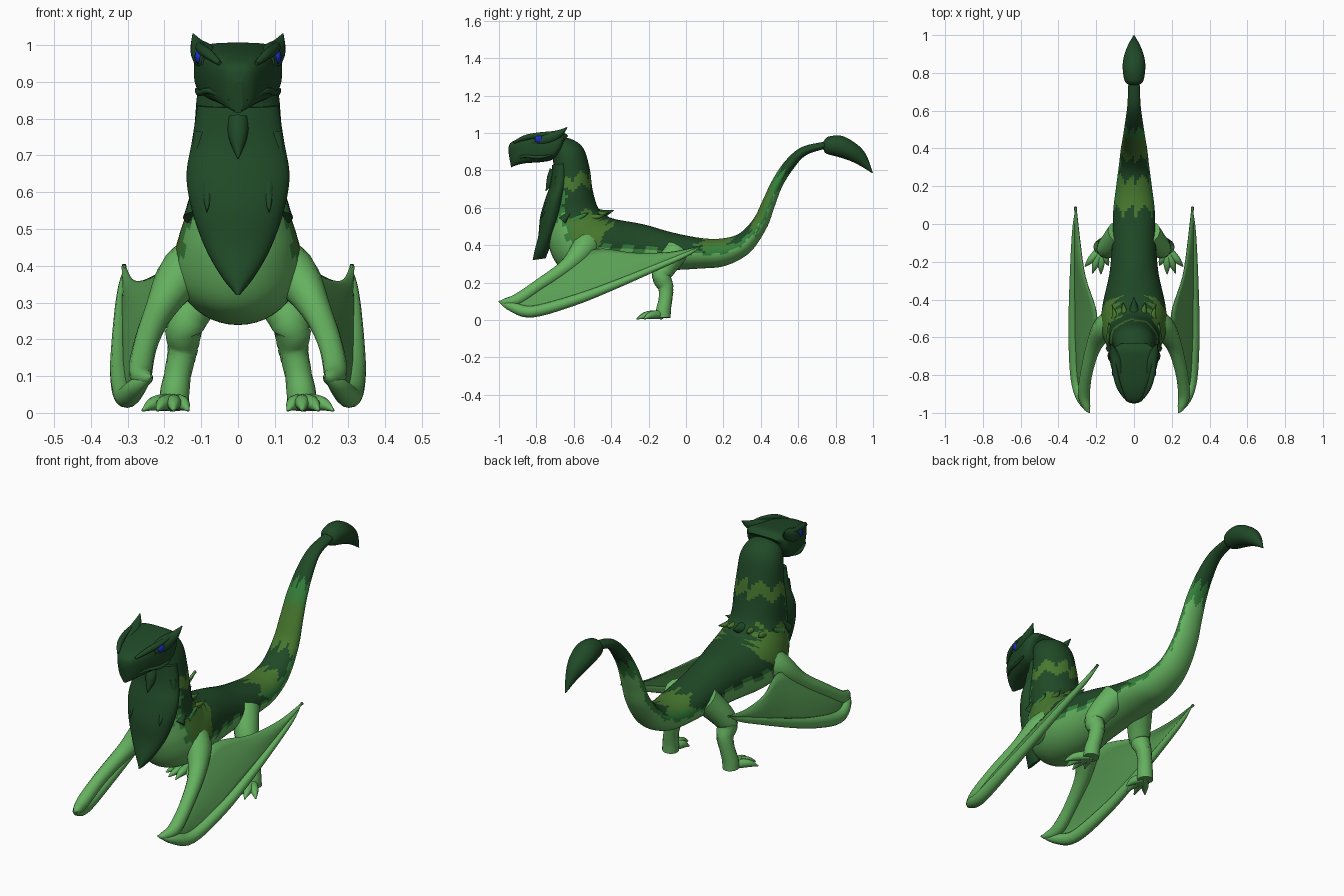
import bpy, bmesh, math
from mathutils import Vector


def mat(name, r, g, b):
    m = bpy.data.materials.new(name)
    m.diffuse_color = (r, g, b, 1)
    return m


DARK = mat("dark_green", 0.014, 0.066, 0.020)
LIGHT = mat("light_green", 0.13, 0.44, 0.115)
OLIVE = mat("olive", 0.065, 0.19, 0.028)
MID = mat("mid_green", 0.035, 0.22, 0.045)
SKIN = mat("membrane_green", 0.10, 0.34, 0.09)
BLUE = mat("eye_blue", 0.01, 0.03, 0.55)


def smooth_path(pts, sub):
    """Catmull-Rom interpolation of tuples of any length."""
    out = []
    for i in range(len(pts) - 1):
        a, b, c, d = pts[max(i - 1, 0)], pts[i], pts[i + 1], pts[min(i + 2, len(pts) - 1)]
        for k in range(sub):
            t = k / sub
            out.append(tuple(0.5 * (2 * q + (r - p) * t + (2 * p - 5 * q + 4 * r - s) * t * t
                                    + (3 * q - p - 3 * r + s) * t ** 3)
                             for p, q, r, s in zip(a, b, c, d)))
    return out + [tuple(pts[-1])]


def skin_rings(name, rings, mats, pick=None, mirror=False, capped=True, closed=True):
    """Bridge rings of points into one smooth mesh."""
    bm = bmesh.new()
    vs = [[bm.verts.new(p) for p in r] for r in rings]
    n = len(vs[0])
    for i in range(len(vs) - 1):
        for j in range(n if closed else n - 1):
            k = (j + 1) % n
            f = bm.faces.new((vs[i][j], vs[i][k], vs[i + 1][k], vs[i + 1][j]))
            f.smooth = True
            if pick:
                f.material_index = pick(i, j)
    if capped:
        for r, i in ((vs[0], 0), (vs[-1], len(vs) - 2)):
            f = bm.faces.new(r)
            f.material_index = pick(i, 0) if pick else 0
    bmesh.ops.recalc_face_normals(bm, faces=bm.faces)
    me = bpy.data.meshes.new(name)
    bm.to_mesh(me)
    bm.free()
    for m in mats:
        me.materials.append(m)
    ob = bpy.data.objects.new(name, me)
    bpy.context.collection.objects.link(ob)
    if mirror:
        ob.modifiers.new("mirror", 'MIRROR').use_clip = False
    return ob


def loft(name, secs, mats, pick=None, n=32, power=2.0, sub=6):
    """Sections: (back y, back z, front y, front z, half width)."""
    rings = []
    for ty, tz, by, bz, w in smooth_path(secs, sub):
        ring = []
        for j in range(n):
            a = 2 * math.pi * j / n
            c, s = (math.copysign(abs(v) ** (2 / power), v) for v in (math.cos(a), math.sin(a)))
            ring.append((w * s, (ty + by) / 2 + (ty - by) / 2 * c, (tz + bz) / 2 + (tz - bz) / 2 * c))
        rings.append(ring)
    return skin_rings(name, rings, mats, pick)


def tube(name, pts, m, mirror=True, n=14, sub=5):
    """Tapered limb through (x, y, z, radius)."""
    path = smooth_path(pts, sub)
    rings = []
    for i, p in enumerate(path):
        t = Vector(path[min(i + 1, len(path) - 1)][:3]) - Vector(path[max(i - 1, 0)][:3])
        q = t.to_track_quat('Z', 'X')
        rings.append([Vector(p[:3]) + q @ Vector((math.cos(a), math.sin(a), 0)) * max(p[3], 0.001)
                      for a in (2 * math.pi * j / n for j in range(n))])
    return skin_rings(name, rings, [m], mirror=mirror)


# Neck, torso and tail in one skin, with jagged colour patches
SUB, N = 8, 40


def body_pick(i, j):
    up = math.cos(2 * math.pi * (j + 0.5) / N)
    t = i / SUB + 0.45 * abs(j % 6 - 3) / 3
    up += 0.22 * abs(i % 6 - 3) / 3
    if t < 3.4:
        return 0
    if t < 4.0:
        return 2
    if t < 5.3:
        return 0 if up > -0.2 else 3
    if t < 7.6:
        return 0 if up > 0.95 else 2 if up > -0.1 else 3 if up > -0.25 else 1
    if t < 11.2:
        return 0 if up > 0.2 else 3 if up > 0.0 else 1
    if t < 12.7:
        return 2 if up > 0.6 else 3 if up > 0.0 else 1
    if t < 13.9:
        return 0 if up > 0.5 else 3 if up > 0.1 else 1
    if t < 15.9:
        return 2 if up > 0.25 else 3 if up > -0.2 else 1
    return 3 if t < 16.7 else 0


loft("neck_body_tail", [
    (-0.68, 0.965, -0.70, 0.90, .06), (-0.62, 0.97, -0.71, 0.87, .09), (-0.55, 0.92, -0.71, 0.82, .11),
    (-0.515, 0.81, -0.72, 0.76, .118), (-0.50, 0.70, -0.725, 0.67, .13), (-0.47, 0.60, -0.74, 0.54, .135),
    (-0.42, 0.555, -0.735, 0.40, .16), (-0.38, 0.54, -0.67, 0.28, .175), (-0.33, 0.53, -0.52, 0.24, .165),
    (-0.22, 0.51, -0.30, 0.25, .13), (-0.08, 0.47, -0.10, 0.265, .115), (0.07, 0.44, 0.07, 0.275, .11),
    (0.18, 0.435, 0.21, 0.29, .095), (0.28, 0.46, 0.34, 0.36, .08), (0.36, 0.54, 0.43, 0.49, .07),
    (0.41, 0.64, 0.475, 0.61, .062), (0.46, 0.745, 0.515, 0.715, .055), (0.53, 0.85, 0.575, 0.81, .045),
    (0.62, 0.925, 0.64, 0.88, .035), (0.75, 0.955, 0.74, 0.915, .03)],
    [DARK, LIGHT, OLIVE, MID], body_pick, n=N, sub=SUB)

# Tail bulb
loft("tail_bulb", [
    (0.735, 0.955, 0.735, 0.915, .02), (0.76, 0.98, 0.75, 0.89, .048), (0.83, 0.985, 0.82, 0.87, .06),
    (0.90, 0.95, 0.88, 0.85, .053), (0.96, 0.89, 0.94, 0.82, .03), (1.0, 0.785, 0.995, 0.785, .003)], [DARK])

# Throat and chest plate
loft("chest_plate", [
    (-0.62, 0.84, -0.715, 0.83, .11), (-0.62, 0.75, -0.725, 0.73, .125), (-0.64, 0.65, -0.755, 0.64, .14),
    (-0.66, 0.55, -0.78, 0.55, .125), (-0.70, 0.45, -0.79, 0.45, .09), (-0.735, 0.37, -0.81, 0.37, .045),
    (-0.75, 0.33, -0.82, 0.32, .008)], [DARK])

# Head with hooked beak, horns, brows and eyes
loft("head", [
    (-0.95, 0.90, -0.935, 0.815, .012), (-0.94, 0.945, -0.915, 0.825, .045), (-0.88, 0.975, -0.86, 0.838, .08),
    (-0.80, 0.992, -0.77, 0.845, .106), (-0.71, 1.004, -0.71, 0.86, .12), (-0.66, 1.005, -0.67, 0.91, .112),
    (-0.63, 0.985, -0.66, 0.95, .08)], [DARK], power=3.5)
tube("horn", [(.075, -.82, .955, .025), (.09, -.74, .97, .035), (.108, -.68, .995, .022), (.122, -.635, 1.03, .002)], DARK)
tube("brow", [(.05, -.92, .95, .006), (.08, -.86, .975, .014), (.10, -.78, .99, .014), (.105, -.70, 1.0, .01)], DARK)
tube("jaw_ridge", [(.02, -.93, .85, .008), (.075, -.87, .875, .008), (.104, -.79, .87, .009), (.113, -.72, .88, .004)], DARK)
bpy.ops.mesh.primitive_uv_sphere_add(segments=16, ring_count=10, radius=1)
eye = bpy.context.object
eye.name = "eye"
for v in eye.data.vertices:
    v.co = Vector((0.106 + v.co.x * .012, -0.785 + v.co.y * .024, 0.968 + v.co.z * .02))
eye.data.materials.append(BLUE)
bpy.ops.object.shade_smooth()
eye.modifiers.new("mirror", 'MIRROR')

# Pointed scales: collar, neck sides and chest
for k, (a, b, r, m) in enumerate([
        ((.045, -.50, .56), (.06, -.41, .575), .028, OLIVE),
        ((.09, -.53, .54), (.115, -.43, .56), .03, OLIVE),
        ((.12, -.60, .53), (.135, -.52, .575), .028, MID),
        ((.125, -.66, .53), (.125, -.60, .60), .025, DARK),
        ((.08, -.73, .62), (.085, -.775, .545), .022, DARK),
        ((.10, -.68, .76), (.125, -.70, .67), .022, DARK)]):
    tube(f"scale_pair_{k}", [a + (r,), b + (.001,)], m, n=8, sub=3)
tube("collar_crest", [(0, -.53, .57, .05), (0, -.46, .565, .028), (0, -.385, .587, .001)], DARK, mirror=False)
tube("throat_scale", [(0, -.70, .80, .03), (0, -.72, .75, .026), (0, -.75, .69, .001)], DARK, mirror=False)

# Wings: arm, long finger and membrane
tube("wing_arm", [(.06, -.52, .42, .10), (.15, -.55, .375, .07), (.21, -.64, .285, .042), (.25, -.78, .19, .033),
                  (.265, -.90, .11, .032), (.25, -.97, .095, .02), (.235, -1.0, .10, .002)], LIGHT)
finger = [(.235, -1.0, .10, .003), (.275, -.93, .07, .026), (.305, -.82, .045, .031), (.32, -.60, .105, .028),
          (.322, -.40, .18, .023), (.318, -.15, .285, .017), (.312, 0, .35, .012), (.305, .09, .40, .002)]
tube("wing_finger", finger, LIGHT)
upper = [(.24, -.98, .10), (.26, -.90, .12), (.25, -.78, .20), (.215, -.65, .30), (.20, -.48, .38),
         (.26, -.28, .36), (.288, -.08, .365), (.305, .09, .40)]
rows = []
for a, b in zip(smooth_path([f[:3] for f in finger], 5), smooth_path(upper, 5)):
    a, b = Vector(a), Vector(b)
    rows.append([a.lerp(b, k / 6) + Vector((0.012 * math.sin(math.pi * k / 6), 0, 0)) for k in range(7)])
wing = skin_rings("wing_membrane", rows, [SKIN], mirror=True, capped=False, closed=False)
wing.modifiers.new("thickness", 'SOLIDIFY').thickness = 0.006

# Hind legs and clawed toes
tube("hind_leg", [(.075, -.05, .37, .07), (.125, -.11, .285, .06), (.147, -.13, .23, .052), (.15, -.108, .175, .042),
                  (.163, -.11, .11, .037), (.172, -.12, .055, .04), (.175, -.122, .012, .04)], LIGHT)
for k, (x, y) in enumerate([(.135, -.22), (.175, -.265), (.22, -.26), (.26, -.225)]):
    mx, my = .175 + (x - .175) * .6, -.13 + (y + .13) * .6
    tube(f"toe_{k}", [(.175, -.13, .028, .024), (mx, my, .026, .02), (x, y, .006, .003)], LIGHT, n=10)
